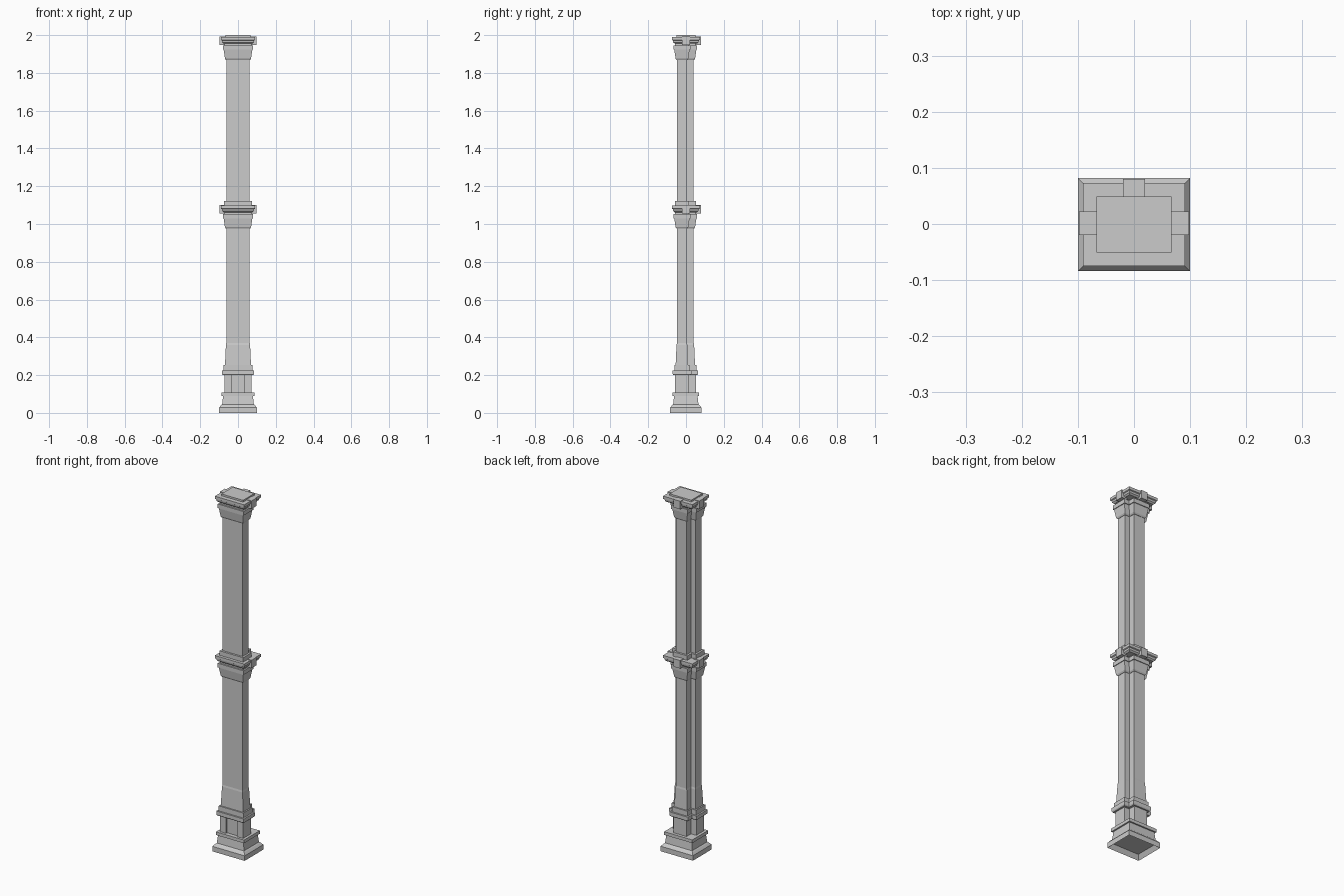
import bpy
import bmesh

cube = bpy.data.objects.get("Cube")
if cube:
    bpy.data.objects.remove(cube, do_unlink=True)

stone = bpy.data.materials.new("grey_stone")
stone.use_nodes = True
GREY = (0.6, 0.6, 0.6, 1)
stone.diffuse_color = GREY
stone.node_tree.nodes["Principled BSDF"].inputs["Base Color"].default_value = GREY


def tee(o):
    """Shaft plan: wide front slab with a narrower rear pilaster, grown by o."""
    w, front, notch, p, back = 0.062 + o, -0.048 - o, 0.005 + o, 0.033 + o, 0.041 + o
    return [(-w, front), (w, front), (w, notch), (p, notch),
            (p, back), (-p, back), (-p, notch), (-w, notch)]


def rect(o):
    """Rectangular plan around the shaft, grown by o."""
    w, front, back = 0.062 + o, -0.046 - o, 0.044 + o
    return [(-w, front), (w, front), (w, back), (-w, back)]


def finish(name, bm):
    bmesh.ops.recalc_face_normals(bm, faces=bm.faces[:])
    mesh = bpy.data.meshes.new(name)
    bm.to_mesh(mesh)
    bm.free()
    mesh.materials.append(stone)
    obj = bpy.data.objects.new(name, mesh)
    bpy.context.collection.objects.link(obj)
    return obj


def loft(name, plan, profile, z0=0.0, hollow=0.0):
    """Stack a plan along (height, offset) pairs and cap both ends."""
    bm = bmesh.new()
    rings = [[bm.verts.new((x, y, z0 + z)) for x, y in plan(o)] for z, o in profile]
    n = len(rings[0])
    for a, b in zip(rings, rings[1:]):
        for i in range(n):
            j = (i + 1) % n
            bm.faces.new((a[i], a[j], b[j], b[i]))
    bottom = bm.faces.new(rings[0][::-1])
    bm.faces.new(rings[-1])
    if hollow:
        bm.normal_update()
        bmesh.ops.inset_region(bm, faces=[bottom], thickness=0.02)
        bmesh.ops.translate(bm, verts=bottom.verts[:], vec=(0, 0, hollow))
    return finish(name, bm)


def block(name, x0, x1, y0, y1, z0, z1):
    bm = bmesh.new()
    bmesh.ops.create_cube(bm, size=1)
    for v in bm.verts:
        v.co = ((x0 + x1) / 2 + v.co.x * (x1 - x0),
                (y0 + y1) / 2 + v.co.y * (y1 - y0),
                (z0 + z1) / 2 + v.co.z * (z1 - z0))
    return finish(name, bm)


# Plinth and pedestal
loft("plinth", rect, [(0, 0.038), (0.028, 0.038), (0.04, 0.028), (0.045, 0.022),
                      (0.09, 0.017)], hollow=0.025)
loft("plinth_band", rect, [(0.09, 0.025), (0.108, 0.025)])
loft("pedestal_core", tee, [(0.108, 0), (0.2, 0)])
for side in (-1, 1):
    xs = sorted((side * 0.035, side * 0.072))
    block("pedestal_post", *xs, -0.057, 0.012, 0.108, 0.2)
block("pedestal_rear_post", -0.04, 0.04, 0, 0.052, 0.108, 0.2)
loft("pedestal_band", tee, [(0.2, 0.019), (0.206, 0.023), (0.225, 0.023)])
loft("shaft_foot", tee, [(0.225, 0.014), (0.253, 0.014)])

# Shaft with flared foot
loft("shaft", tee, [(0.25, 0.007), (0.36, 0.002), (0.37, 0), (1.95, 0)])

# Two matching capitals
for name, z, top in (("middle", 0.975, 0.147), ("upper", 1.868, 0.132)):
    loft(name + "_capital", tee, [(0, 0.002), (0.008, 0.007), (0.055, 0.014),
                                  (0.055, 0.018), (0.078, 0.018)], z)
    loft(name + "_neck", tee, [(0.078, 0.01), (0.09, 0.01)], z)
    loft(name + "_cornice", rect, [(0.087, 0.014), (0.094, 0.022), (0.104, 0.024),
                                   (0.107, 0.029), (0.122, 0.029)], z)
    if name == "upper":
        loft("top_slab", rect, [(0.12, 0.005), (top, 0.005)], z)
    else:
        loft("middle_slab", tee, [(0.12, 0.011), (top, 0.011)], z)
    # Bracket blocks on both sides and the back
    for side in (-1, 1):
        xs = sorted((side * 0.06, side * 0.098))
        block(name + "_side_bracket", *xs, -0.02, 0.022, z + 0.08, z + 0.125)
    block(name + "_rear_bracket", -0.02, 0.02, 0.04, 0.08, z + 0.08, z + 0.125)
